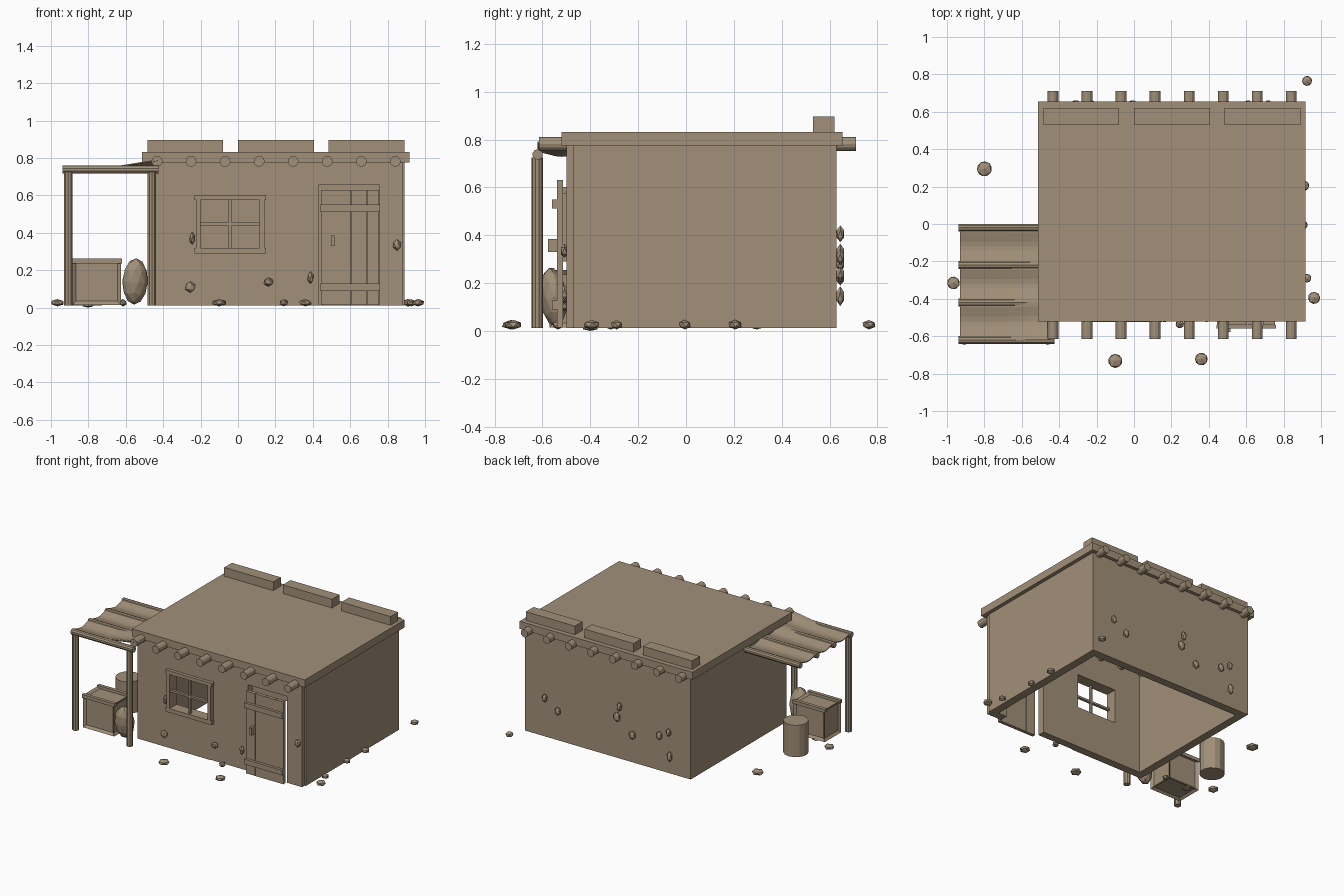
import bpy, bmesh, math, random
from mathutils import Vector, Matrix

if "Cube" in bpy.data.objects:
    bpy.data.objects.remove(bpy.data.objects["Cube"])
random.seed(4)

CLAY = (0.36, 0.28, 0.19, 1)
mat = bpy.data.materials.new("sandy clay")
mat.use_nodes = True
mat.diffuse_color = CLAY
bsdf = mat.node_tree.nodes["Principled BSDF"]
bsdf.inputs["Base Color"].default_value = CLAY
bsdf.inputs["Roughness"].default_value = 0.9


def finish(bm, name):
    me = bpy.data.meshes.new(name)
    bm.to_mesh(me)
    bm.free()
    me.materials.append(mat)
    ob = bpy.data.objects.new(name, me)
    bpy.context.collection.objects.link(ob)
    return ob


def box(name, x, y, z, inset=0):
    """Box from (min, max) ranges; inset gives every face a sunken panel."""
    bm = bmesh.new()
    size = [r[1] - r[0] for r in (x, y, z)]
    mid = [(r[0] + r[1]) / 2 for r in (x, y, z)]
    bmesh.ops.create_cube(bm, size=1, matrix=Matrix.Translation(mid) @ Matrix.Diagonal((*size, 1)))
    if inset:
        bmesh.ops.inset_individual(bm, faces=bm.faces[:], thickness=inset, depth=-inset / 2)
    return finish(bm, name)


def log(name, a, b, r, sides=10):
    a, b = Vector(a), Vector(b)
    turn = (b - a).to_track_quat("Z", "Y").to_matrix().to_4x4()
    bm = bmesh.new()
    bmesh.ops.create_cone(bm, cap_ends=True, segments=sides, radius1=r, radius2=r,
                          depth=(b - a).length, matrix=Matrix.Translation((a + b) / 2) @ turn)
    return finish(bm, name)


def stone(name, pos, radii, detail=1, spin=(0, 0, 0)):
    bm = bmesh.new()
    bmesh.ops.create_icosphere(bm, subdivisions=detail, radius=1)
    ob = finish(bm, name)
    ob.location, ob.scale, ob.rotation_euler = pos, radii, spin
    return ob


# Walls: the front is made of panels around the window and doorway
BASE, TOP = 0.012, 0.775
FRONT = (-0.5, -0.44)
box("left_wall", (-0.48, -0.42), (-0.47, 0.63), (BASE, TOP))
box("right_wall", (0.83, 0.89), (-0.47, 0.63), (BASE, TOP))
box("back_wall", (-0.48, 0.89), (0.57, 0.63), (BASE, TOP))
box("front_wall_left", (-0.48, -0.2), FRONT, (BASE, TOP))
box("front_wall_under_window", (-0.2, 0.125), FRONT, (BASE, 0.32))
box("front_wall_over_window", (-0.2, 0.125), FRONT, (0.575, TOP))
box("front_wall_middle", (0.125, 0.43), (-0.495, -0.44), (BASE, TOP))
box("front_wall_right", (0.757, 0.88), FRONT, (BASE, TOP))
box("door_lintel", (0.43, 0.757), (-0.495, -0.44), (0.655, TOP))

# Roof slab with parapet blocks and through-running roof logs
box("roof", (-0.512, 0.918), (-0.52, 0.655), (TOP, 0.832))
for i, x in enumerate((-0.485, 0, 0.485)):
    box(f"parapet_block_{i}", (x, x + 0.406), (0.53, 0.62), (0.832, 0.897))
for i in range(8):
    x = -0.433 + i * 0.182
    log(f"roof_log_{i}", (x, -0.615, 0.782), (x, 0.71, 0.782), 0.029, 12)

# Window frame and glazing bars
FY = (-0.525, -0.49)
for name, z in (("sill", (0.29, 0.32)), ("head", (0.575, 0.602))):
    box(f"window_{name}", (-0.233, 0.15), FY, z)
for name, x in (("left", (-0.225, -0.2)), ("right", (0.115, 0.142))):
    box(f"window_frame_{name}", x, FY, (0.32, 0.575))
box("window_bar_upright", (-0.05, -0.035), (-0.515, -0.495), (0.32, 0.575))
box("window_bar_cross", (-0.2, 0.115), (-0.515, -0.495), (0.44, 0.455))

# Plank door standing just in front of its opening
EDGES = (0.445, 0.522, 0.606, 0.69, 0.755)
for i in range(4):
    box(f"door_plank_{i}", (EDGES[i], EDGES[i + 1] - 0.002), (-0.54, -0.515), (0.015, 0.63))
for i, z in enumerate((0.09, 0.512)):
    box(f"door_batten_{i}", (0.442, 0.758), (-0.56, -0.54), (z, z + 0.038))
box("door_handle", (0.497, 0.517), (-0.578, -0.54), (0.33, 0.385))

# Awning: posts, rails and a sagging sheet
for i, x in enumerate((-0.908, -0.46)):
    log(f"awning_post_{i}", (x, -0.622, BASE), (x, -0.622, 0.725), 0.024, 10)
for i in range(4):
    y = -0.62 + i * 0.2
    log(f"awning_rail_{i}", (-0.937, y, 0.738), (-0.425, y, 0.738), 0.022, 10)
bm = bmesh.new()
bmesh.ops.create_grid(bm, x_segments=8, y_segments=24, size=0.5)
for v in bm.verts:
    u, w = v.co.x + 0.5, v.co.y + 0.5
    sag = 0.018 * math.sin(math.pi * 3 * w) ** 2
    lift = 0.04 * max(0, u - 0.5) * 2 * (1 - w) ** 2
    v.co = (-0.93 + 0.5 * u, -0.62 + 0.6 * w, 0.752 - sag + lift)
sheet = finish(bm, "awning_sheet")
mod = sheet.modifiers.new("thickness", "SOLIDIFY")
mod.thickness = 0.006

# Goods under the awning
box("crate", (-0.885, -0.625), (-0.57, -0.375), (0.015, 0.255), inset=0.027)
for i, y in enumerate((-0.575, -0.395)):
    box(f"crate_rim_{i}", (-0.89, -0.62), (y, y + 0.025), (0.237, 0.262))
log("barrel", (-0.81, -0.142, BASE), (-0.81, -0.142, 0.25), 0.086, 14)
stone("sack", (-0.55, -0.555, 0.14), (0.07, 0.055, 0.125), 2, (0.12, 0, 0.3))

# Stones bedded in the walls: x, z, half width, half height
FRONT_STONES = ((-0.245, 0.37, 0.016, 0.034), (-0.255, 0.11, 0.03, 0.03),
                (0.163, 0.137, 0.028, 0.024), (0.388, 0.16, 0.018, 0.033),
                (0.85, 0.335, 0.024, 0.03))
for i, (x, z, w, h) in enumerate(FRONT_STONES):
    stone(f"front_wall_stone_{i}", (x, -0.508, z), (w, 0.018, h))
BACK_STONES = ((0.718, 0.307), (0.61, 0.237), (0.1, 0.406), (0.12, 0.325),
               (-0.007, 0.223), (-0.23, 0.28), (-0.307, 0.323), (-0.315, 0.145))
for i, (x, z) in enumerate(BACK_STONES):
    stone(f"back_wall_stone_{i}", (x, 0.645, z),
          (random.uniform(0.02, 0.03), 0.018, random.uniform(0.03, 0.042)))

# Loose ground stones: x, y, radius
GROUND = ((0.925, 0.765, 0.03), (-0.8, 0.295, 0.045), (-0.965, -0.315, 0.038),
          (0.963, -0.395, 0.036), (-0.1, -0.732, 0.042), (0.36, -0.722, 0.038),
          (0.91, 0.205, 0.03), (0.905, -0.005, 0.026), (0.925, -0.29, 0.026),
          (0.245, -0.535, 0.025), (-0.615, -0.4, 0.022))
for i, (x, y, r) in enumerate(GROUND):
    stone(f"ground_stone_{i}", (x, y, 0.026), (r, r, 0.02), 1, (0, 0, random.random()))
# Small flat stone by the crate, resting on the ground
stone("flat_stone", (-0.8, -0.4, 0.012), (0.035, 0.035, 0.012))
